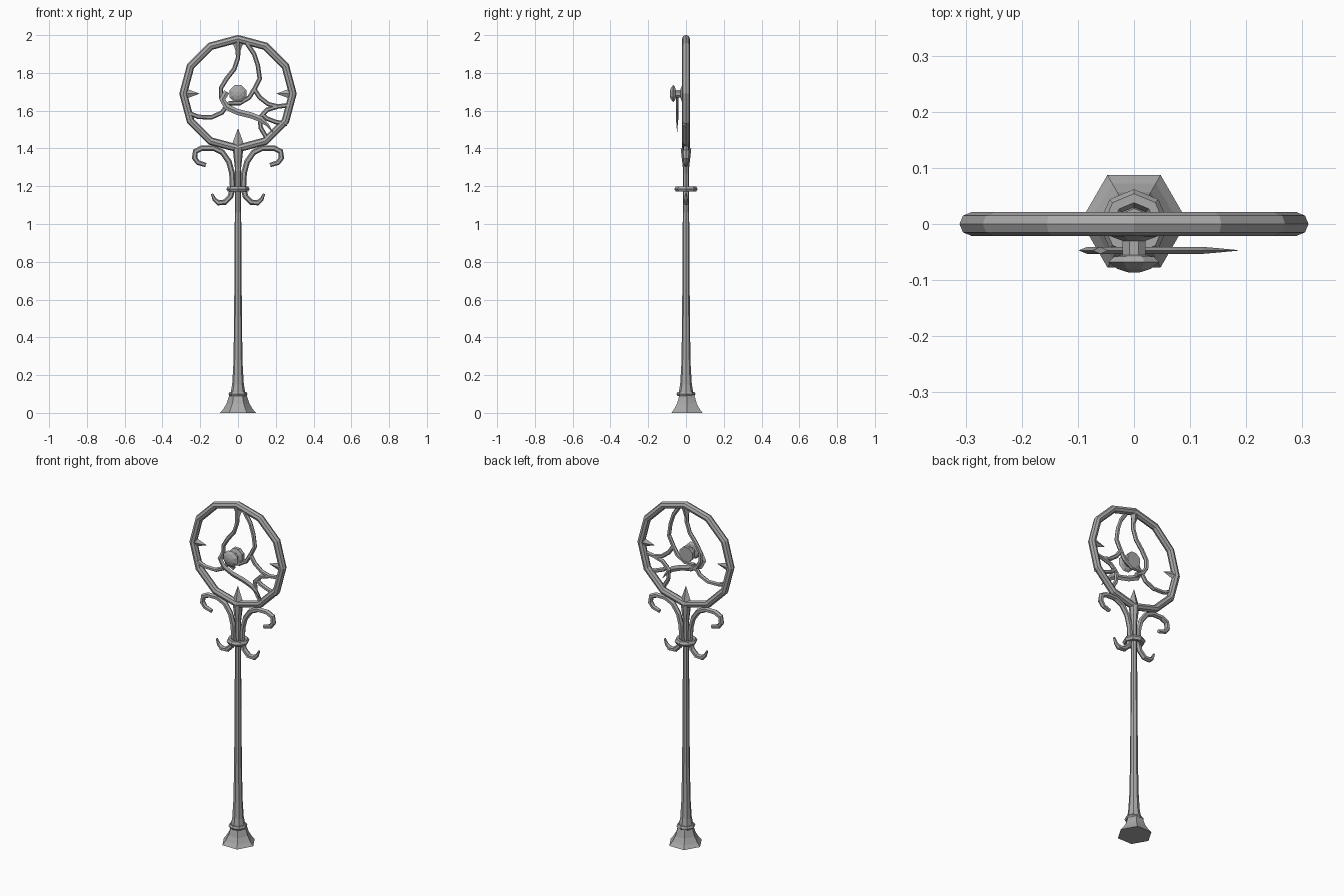
import bpy, bmesh, math
from mathutils import Matrix, Vector

cube = bpy.data.objects.get("Cube")
if cube:
    bpy.data.objects.remove(cube, do_unlink=True)

iron = bpy.data.materials.new("grey iron")
iron.use_nodes = True
GREY = (0.4, 0.4, 0.4, 1)
iron.diffuse_color = GREY
iron.node_tree.nodes["Principled BSDF"].inputs["Base Color"].default_value = GREY

CENTRE = Vector((0, 0, 1.69))
FORWARD = Matrix.Rotation(math.pi / 2, 4, 'X')  # local z becomes -y


def finish(bm, name, matrix=Matrix()):
    bmesh.ops.transform(bm, matrix=matrix, verts=bm.verts)
    bmesh.ops.recalc_face_normals(bm, faces=bm.faces)
    mesh = bpy.data.meshes.new(name)
    bm.to_mesh(mesh)
    bm.free()
    mesh.materials.append(iron)
    obj = bpy.data.objects.new(name, mesh)
    bpy.context.collection.objects.link(obj)
    return obj


def lathe(name, profile, sides, turn=0.0, matrix=Matrix()):
    """Faceted solid of revolution from (radius, height) pairs."""
    bm = bmesh.new()
    rings = []
    for r, h in profile:
        rings.append([bm.verts.new((r * math.cos(a), r * math.sin(a), h))
                      for a in (turn + math.tau * i / sides for i in range(sides))])
    for low, high in zip(rings, rings[1:]):
        for i in range(sides):
            j = (i + 1) % sides
            bm.faces.new((low[i], low[j], high[j], high[i]))
    bm.faces.new(rings[0])
    bm.faces.new(rings[-1])
    return finish(bm, name, matrix)


def rod(name, points, radius, y=0.0, taper=1.0, sides=6, flat=1.0, mirror=False):
    """Bent rod through (x, z) points, narrowing to taper over its last two points."""
    pts = [Vector((x, 0, z)) for x, z in points]
    bm = bmesh.new()
    rings = []
    for i, p in enumerate(pts):
        along = (pts[min(i + 1, len(pts) - 1)] - pts[max(i - 1, 0)]).normalized()
        across = along.cross(Vector((0, 1, 0)))
        left = len(pts) - 1 - i
        r = radius * (taper if left == 0 else (1 + taper) / 2 if left == 1 else 1)
        rings.append([bm.verts.new(p + across * r * math.cos(a)
                                   + Vector((0, y + r * flat * math.sin(a), 0)))
                      for a in (math.tau * k / sides for k in range(sides))])
    for a, b in zip(rings, rings[1:]):
        for k in range(sides):
            m = (k + 1) % sides
            bm.faces.new((a[k], a[m], b[m], b[k]))
    bm.faces.new(rings[0])
    bm.faces.new(rings[-1])
    if mirror:
        bmesh.ops.scale(bm, vec=(-1, 1, 1), verts=bm.verts)
    return finish(bm, name)


def torus(name, major, minor, sides, minor_sides, location, rotation=(0, 0, 0)):
    bpy.ops.mesh.primitive_torus_add(
        major_radius=major, minor_radius=minor, major_segments=sides,
        minor_segments=minor_sides, location=location, rotation=rotation)
    obj = bpy.context.object
    obj.name = name
    obj.data.materials.append(iron)


# Post: flared foot, tapering shaft, collars
lathe("foot", [(0.095, 0), (0.078, 0.02), (0.06, 0.05), (0.047, 0.09), (0.04, 0.105)],
      6, matrix=Matrix.Translation((0, 0.005, 0)))
lathe("shaft", [(0.04, 0.1), (0.031, 0.15), (0.025, 0.25), (0.021, 0.45), (0.018, 0.9),
                (0.016, 1.18), (0.017, 1.3), (0.028, 1.4)], 8)
torus("foot_collar", 0.039, 0.012, 8, 6, (0, 0, 0.1))
torus("upper_collar", 0.046, 0.016, 8, 6, (0, 0, 1.185))

# Scrolls on both sides of the post
upper = [(0.028, 1.19), (0.032, 1.27), (0.048, 1.33), (0.083, 1.38), (0.13, 1.402),
         (0.19, 1.402), (0.225, 1.385), (0.23, 1.35), (0.212, 1.325), (0.17, 1.312)]
lower = [(0.028, 1.19), (0.04, 1.145), (0.07, 1.115), (0.105, 1.113), (0.125, 1.13), (0.138, 1.16)]
for side, flip in (("left", False), ("right", True)):
    rod(side + "_upper_scroll", upper, 0.015, taper=0.75, mirror=flip)
    rod(side + "_lower_scroll", lower, 0.015, taper=0.4, mirror=flip)

# Dial ring with four pointed markers
torus("dial_ring", 0.29, 0.021, 12, 8, CENTRE, (math.pi / 2, 0, 0))
for name, angle, length, width in (("right_marker", -90, 0.08, 0.03), ("top_marker", 0, 0.09, 0.034),
                                   ("left_marker", 90, 0.08, 0.03), ("bottom_marker", 180, 0.1, 0.038)):
    turn = Matrix.Rotation(math.radians(angle), 4, 'Y')
    place = Matrix.Translation(CENTRE) @ turn @ Matrix.Translation((0, 0, 0.285))
    lathe(name, [(width, 0), (0.001, -length)], 4, matrix=place @ Matrix.Scale(0.5, 4, (0, 1, 0)))

# Vines filling the dial
vines = {
    "vine_top_left": [(0, 1.97), (0, 1.88), (-0.02, 1.82), (-0.06, 1.77), (-0.09, 1.72),
                      (-0.09, 1.67), (-0.065, 1.63), (-0.02, 1.605)],
    "vine_top_right": [(0.045, 1.96), (0.085, 1.9), (0.105, 1.84), (0.115, 1.77),
                       (0.09, 1.72), (0.06, 1.67), (0.01, 1.64), (-0.05, 1.64)],
    "vine_left": [(-0.265, 1.59), (-0.21, 1.567), (-0.14, 1.565), (-0.085, 1.59),
                  (-0.05, 1.64)],
    "vine_right": [(0.275, 1.63), (0.21, 1.622), (0.16, 1.635), (0.115, 1.67), (0.085, 1.715)],
    "vine_right_arc": [(0.21, 1.622), (0.155, 1.605), (0.115, 1.565), (0.12, 1.51), (0.155, 1.45)],
    "vine_lower_right": [(0.26, 1.53), (0.2, 1.54), (0.15, 1.56), (0.125, 1.585)],
}
for name, path in vines.items():
    rod(name, path, 0.012, y=-0.007)

# Curved hand in front of the dial
rod("hand", [(-0.06, 1.7), (-0.083, 1.66), (-0.06, 1.62), (0, 1.592), (0.07, 1.575),
             (0.12, 1.555), (0.155, 1.525), (0.185, 1.485)], 0.016, y=-0.047,
    taper=0.08, sides=4, flat=0.4)

# Hub and boss at the dial centre
lathe("hub", [(0.045, 0.0), (0.045, 0.022), (0.022, 0.03), (0.022, 0.055), (0.038, 0.058),
              (0.049, 0.068), (0.032, 0.08), (0.012, 0.086)], 8, math.pi / 8,
      Matrix.Translation(CENTRE) @ FORWARD)
